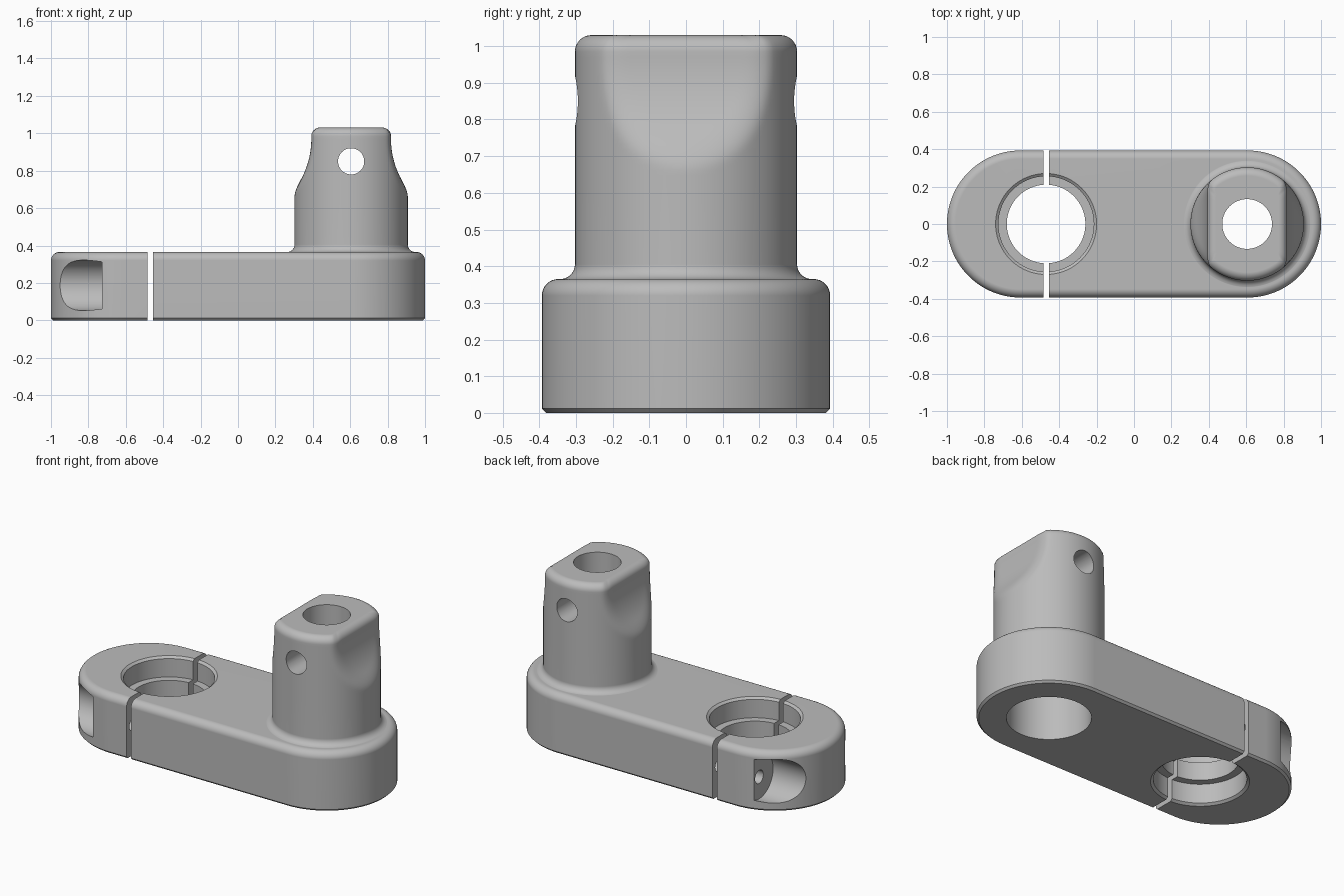
import bpy, bmesh
from math import sin, cos, pi, sqrt, radians
from mathutils import Matrix

if "Cube" in bpy.data.objects:
    bpy.data.objects.remove(bpy.data.objects["Cube"], do_unlink=True)

SEG = 128
BASE_R, BASE_X, BASE_TOP = 0.393, 0.607, 0.365
BOSS_R, BOSS_X, BOSS_TOP = 0.303, 0.605, 1.03
CLAMP_X = -0.47

grey = bpy.data.materials.new("satin_grey")
grey.use_nodes = True
colour = (0.5, 0.5, 0.5, 1)
grey.diffuse_color = colour
grey.node_tree.nodes["Principled BSDF"].inputs["Base Color"].default_value = colour


def loft(name, rings):
    """Closed solid skinned through rings of equal length."""
    bm = bmesh.new()
    rows = [[bm.verts.new(p) for p in ring] for ring in rings]
    n = len(rows[0])
    for a, b in zip(rows, rows[1:]):
        for i in range(n):
            j = (i + 1) % n
            bm.faces.new((a[i], a[j], b[j], b[i]))
    bm.faces.new(rows[0][::-1])
    bm.faces.new(rows[-1])
    bmesh.ops.recalc_face_normals(bm, faces=bm.faces)
    me = bpy.data.meshes.new(name)
    bm.to_mesh(me)
    bm.free()
    ob = bpy.data.objects.new(name, me)
    bpy.context.collection.objects.link(ob)
    me.materials.append(grey)
    return ob


def lathe(name, profile, matrix, seg=SEG):
    """Solid of revolution from (radius, height) pairs."""
    return loft(name, [[matrix @ Matrix.Rotation(2 * pi * i / seg, 4, "Z")
                        @ Matrix.Translation((r, 0, z)).to_translation()
                        for i in range(seg)] for r, z in profile])


def combine(target, tool, operation):
    """Boolean the tool into the target and remove the tool."""
    tool.hide_render = True
    mod = target.modifiers.new(operation.lower(), "BOOLEAN")
    mod.operation, mod.solver, mod.object = operation, "EXACT", tool
    graph = bpy.context.evaluated_depsgraph_get()
    mesh = bpy.data.meshes.new_from_object(target.evaluated_get(graph))
    target.modifiers.clear()
    target.data = mesh
    bpy.data.objects.remove(tool, do_unlink=True)


def fillet(radius, steps=8):
    """(inset, drop) pairs for a rounded top edge, bottom to top."""
    return [(radius * (1 - cos(t)), radius * (1 - sin(t)))
            for t in (pi / 2 * i / steps for i in range(steps + 1))]


# Arm: stadium-shaped slab, chamfered below and rounded above
def stadium(r, z):
    half = SEG // 2
    ring = []
    for side in (0, 1):
        cx = BASE_X if side == 0 else -BASE_X
        for i in range(half + 1):
            a = -pi / 2 + pi * side + pi * i / half
            ring.append((cx + r * cos(a), r * sin(a), z))
    return ring


arm = loft("clamp_arm", [stadium(BASE_R - 0.012, 0), stadium(BASE_R, 0.012)]
           + [stadium(BASE_R - d, BASE_TOP - h) for d, h in fillet(0.045)])


# Post: round column with two concave side flats, flared foot and rounded top
def post_ring(z, inset):
    sweep = 0.45
    depth = max(0, 0.97 - z)
    flat = 0.213 + sweep - sqrt(max(0, sweep ** 2 - depth ** 2))
    ring = []
    for i in range(SEG):
        a = 2 * pi * (i + 0.5) / SEG
        limit = flat / abs(cos(a))
        blend = max(0, 0.035 - abs(limit - BOSS_R)) / 0.035
        r = min(limit, BOSS_R) - blend ** 2 * 0.035 / 4
        if z < 0.6:
            r = BOSS_R
        # inset perpendicular to the flat where the flat governs
        scale = 1 / abs(cos(a)) if limit < BOSS_R else 1
        r -= inset * scale
        ring.append((BOSS_X + r * cos(a), r * sin(a), z))
    return ring


foot = 0.04
rings = [post_ring(0.3, -foot), post_ring(BASE_TOP - 0.001, -foot)]
for k in range(1, 9):
    t = pi / 2 * k / 8
    rings.append(post_ring(BASE_TOP + foot * (1 - cos(t)), -foot * (1 - sin(t))))
rings += [post_ring(0.62 + 0.014 * k, 0) for k in range(26)]
rings += [post_ring(BOSS_TOP - h, d) for d, h in fillet(0.045)]
combine(arm, loft("post", rings), "UNION")

# Post bore: wide socket from below, narrow hole through the top
combine(arm, lathe("post_bore", [(0.232, -0.1), (0.232, 0.55), (0.133, 0.55), (0.133, 1.2)],
                   Matrix.Translation((BOSS_X, 0, 0))), "DIFFERENCE")

# Cross pin hole through the post
combine(arm, lathe("pin_hole", [(0.07, -0.5), (0.07, 0.5)],
                   Matrix.Translation((BOSS_X, 0, 0.85)) @ Matrix.Rotation(pi / 2, 4, "X"), 64),
        "DIFFERENCE")

# Clamp bore: chamfered at both mouths, with a narrow rib at mid height
combine(arm, lathe("clamp_bore",
                   [(0.285, -0.012), (0.255, 0.012), (0.255, 0.13), (0.21, 0.13),
                    (0.21, 0.24), (0.255, 0.24), (0.255, 0.353), (0.285, 0.377)],
                   Matrix.Translation((CLAMP_X, 0, 0))), "DIFFERENCE")

# Screw pockets and screw holes on both sides of the clamp
for side in (-1, 1):
    along_x = Matrix.Translation((0, side * 0.325, 0.187)) @ Matrix.Rotation(pi / 2, 4, "Y")
    combine(arm, lathe("screw_pocket", [(0.135, -1.2), (0.135, -0.727), (0.04, -0.727), (0.04, -0.25)],
                       along_x, 64), "DIFFERENCE")

# Slit that splits the clamp
w = 0.015
slit = loft("slit", [[(CLAMP_X + sx * w, sy * 0.6, z) for sx, sy in
                      ((-1, -1), (1, -1), (1, 1), (-1, 1))] for z in (-0.1, 0.6)])
combine(arm, slit, "DIFFERENCE")

# Smooth rounded surfaces, keep real edges crisp
bpy.ops.object.select_all(action="DESELECT")
arm.select_set(True)
bpy.context.view_layer.objects.active = arm
bpy.ops.object.shade_smooth_by_angle(angle=radians(30))
normals = arm.modifiers.new("weighted_normals", "WEIGHTED_NORMAL")
normals.keep_sharp = True
